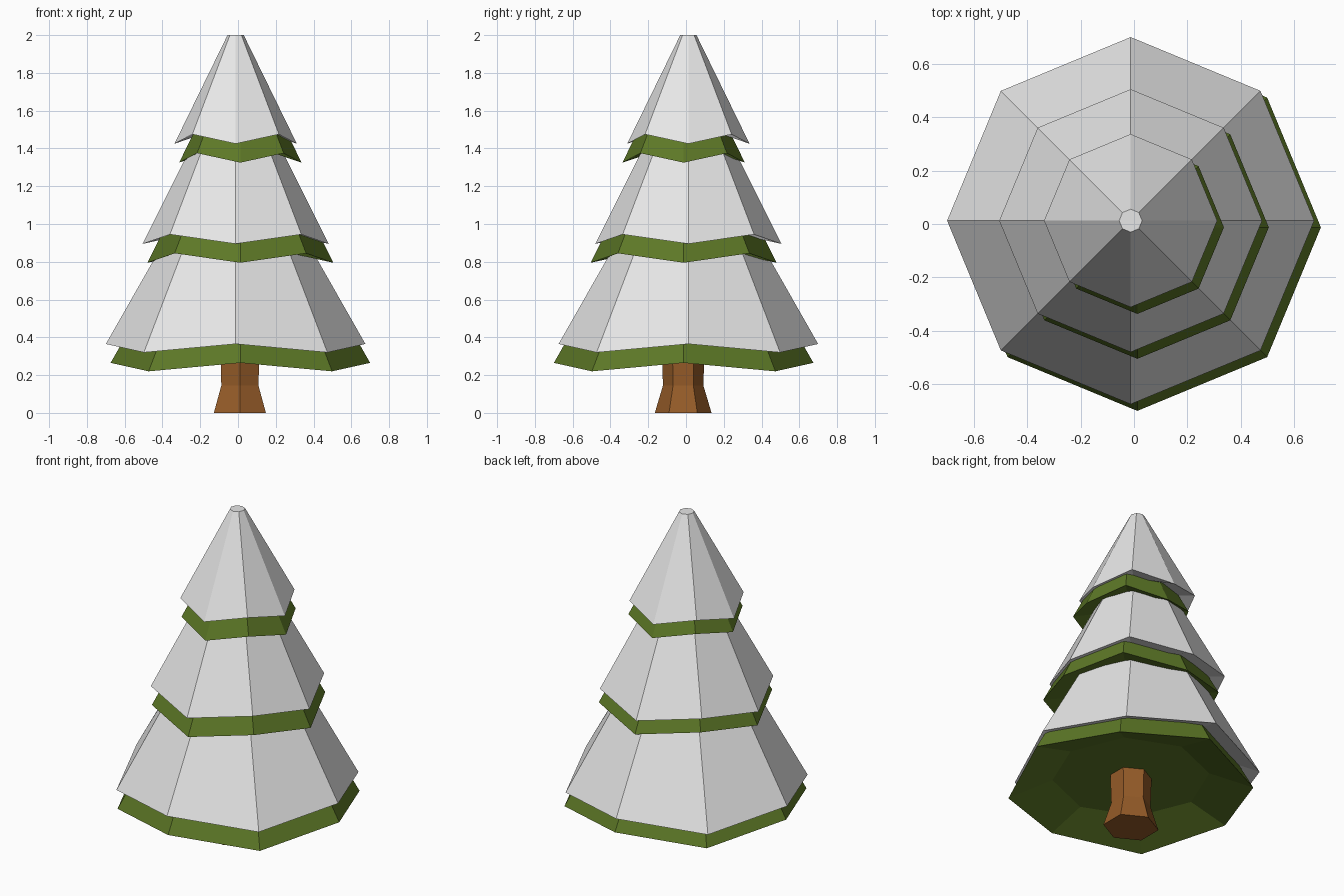
import bpy
import bmesh
from math import cos, sin, tau

cube = bpy.data.objects.get("Cube")
if cube:
    bpy.data.objects.remove(cube, do_unlink=True)


def material(name, rgb):
    mat = bpy.data.materials.new(name)
    mat.use_nodes = True
    color = (*rgb, 1)
    mat.diffuse_color = color
    mat.node_tree.nodes["Principled BSDF"].inputs["Base Color"].default_value = color
    return mat


def loft(name, sides, rings, mat, center, turn=0, stretch=1):
    """Closed flat-sided solid; each ring is radius, height, extra height of odd corners."""
    bm = bmesh.new()
    loops = []
    for radius, z, lift in rings:
        loop = []
        for i in range(sides):
            a = tau * (i + turn) / sides
            loop.append(bm.verts.new((radius * stretch * cos(a), radius * sin(a),
                                      z + lift * (i % 2))))
        loops.append(loop)
    for low, high in zip(loops, loops[1:]):
        for i in range(sides):
            j = (i + 1) % sides
            bm.faces.new((low[i], low[j], high[j], high[i]))
    bm.faces.new(loops[0][::-1])
    bm.faces.new(loops[-1])
    bmesh.ops.recalc_face_normals(bm, faces=bm.faces)
    mesh = bpy.data.meshes.new(name)
    bm.to_mesh(mesh)
    bm.free()
    mesh.materials.append(mat)
    obj = bpy.data.objects.new(name, mesh)
    obj.location = center
    bpy.context.collection.objects.link(obj)
    return obj


snow = material("snow white", (0.8, 0.8, 0.8))
green = material("needle green", (0.11, 0.19, 0.02))
brown = material("bark brown", (0.30, 0.105, 0.021))

# Tiers: rim radius, rim height, corner lift, top radius, top height
tiers = {
    "lower": (0.687, 0.365, -0.045, 0.24, 1.15),
    "middle": (0.492, 0.895, 0.05, 0.14, 1.6),
    "upper": (0.324, 1.425, 0.05, 0.043, 2.0),
}

# Each snow layer is the foliage shape shifted up and sideways
layers = (("snow", snow, (-0.0125, 0.0125, 0)),
          ("foliage", green, (0.0125, -0.0125, -0.1)))
for tier, (rim, z, lift, top, top_z) in tiers.items():
    rings = [(rim * 0.64, z + 0.06, 0), (rim, z, lift), (top, top_z, 0)]
    for layer, mat, shift in layers:
        loft(f"{tier}_{layer}", 8, rings, mat, shift)

# Flared six-sided trunk
loft("trunk", 6, [(0.15, 0, 0), (0.107, 0.145, 0), (0.115, 0.4, 0)],
     brown, (0.01, -0.015, 0), turn=0.5, stretch=1.06)
